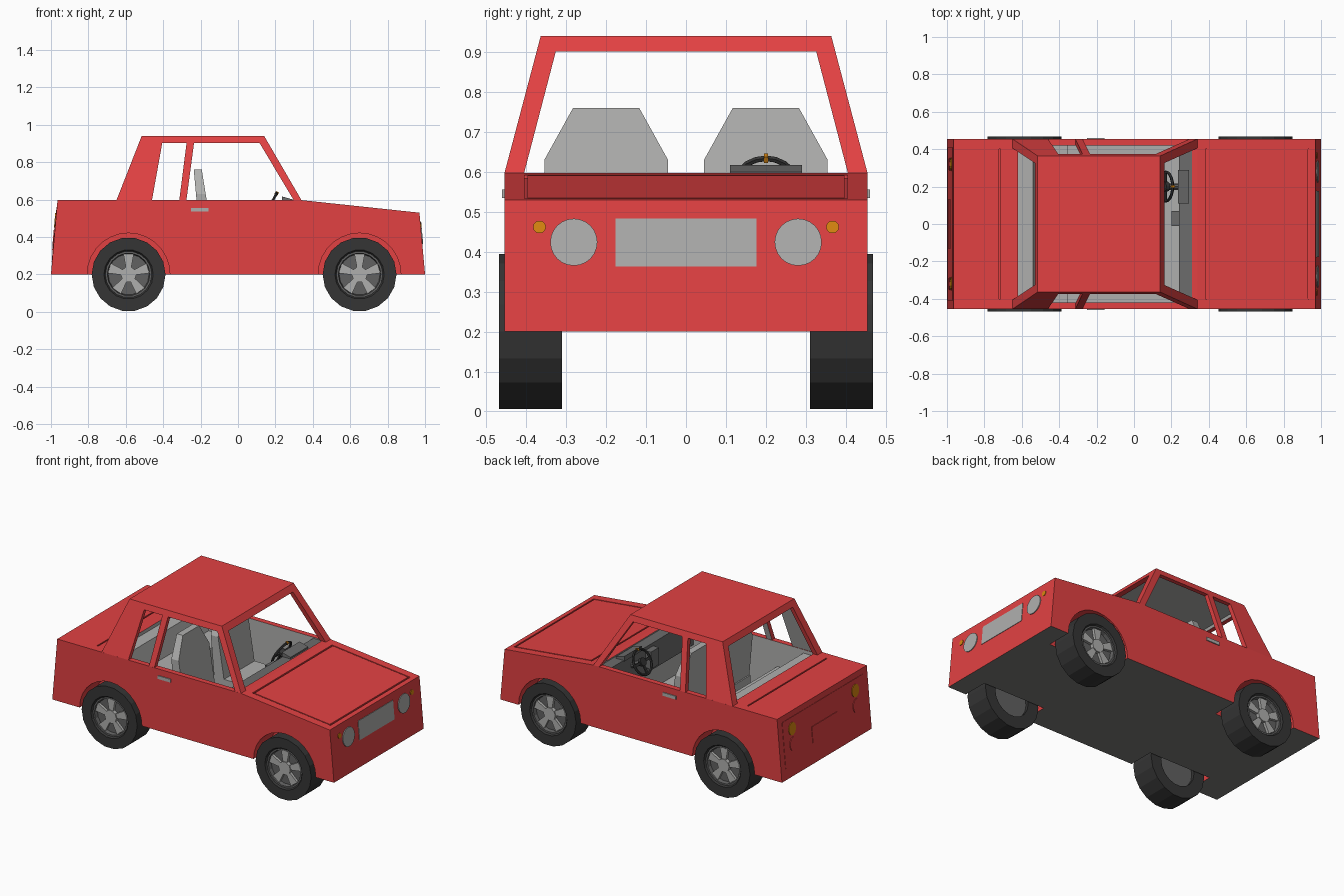
import bpy, bmesh, math
from mathutils import Matrix, Vector

if "Cube" in bpy.data.objects:
    bpy.data.objects.remove(bpy.data.objects["Cube"])


def material(name, r, g, b):
    m = bpy.data.materials.new(name)
    m.diffuse_color = (r, g, b, 1)
    m.use_nodes = True
    m.node_tree.nodes["Principled BSDF"].inputs["Base Color"].default_value = m.diffuse_color
    return m


RED = material("red paint", 0.76, 0.053, 0.055)
GREY = material("light grey", 0.43, 0.43, 0.42)
UNDER = material("underside grey", 0.20, 0.20, 0.19)
DASH = material("dash grey", 0.15, 0.15, 0.15)
TYRE = material("tyre black", 0.035, 0.035, 0.035)
RIM = material("rim dark grey", 0.12, 0.12, 0.12)
AMBER = material("amber", 0.70, 0.24, 0.005)


def loft(name, a, b, mat):
    """Solid between two rings with the same number of points."""
    bm = bmesh.new()
    va, vb = [bm.verts.new(p) for p in a], [bm.verts.new(p) for p in b]
    bm.faces.new(va)
    bm.faces.new(vb)
    n = len(a)
    for i in range(n):
        j = (i + 1) % n
        bm.faces.new((va[i], va[j], vb[j], vb[i]))
    return finish(name, bm, mat)


def finish(name, bm, mat):
    bmesh.ops.recalc_face_normals(bm, faces=bm.faces)
    me = bpy.data.meshes.new(name)
    bm.to_mesh(me)
    bm.free()
    me.materials.append(mat)
    ob = bpy.data.objects.new(name, me)
    bpy.context.collection.objects.link(ob)
    return ob


def prism_y(name, pts, y0, y1, mat):
    return loft(name, [(x, y0, z) for x, z in pts], [(x, y1, z) for x, z in pts], mat)


def prism_x(name, pts, x0, x1, mat):
    """Points are (y, z); x0 and x1 may be functions of z."""
    f0, f1 = [f if callable(f) else (lambda z, f=f: f) for f in (x0, x1)]
    return loft(name, [(f0(z), y, z) for y, z in pts], [(f1(z), y, z) for y, z in pts], mat)


def box(name, x0, x1, y0, y1, z0, z1, mat):
    return prism_y(name, [(x0, z0), (x1, z0), (x1, z1), (x0, z1)], y0, y1, mat)


def circle(cx, cz, rx, rz, n):
    return [(cx + rx * math.cos(2 * math.pi * i / n), cz + rz * math.sin(2 * math.pi * i / n)) for i in range(n)]


def rect(y0, y1, z0, z1):
    return [(y0, z0), (y1, z0), (y1, z1), (y0, z1)]


def cut(target, cutter):
    cutter.hide_render = True
    m = target.modifiers.new("cut", 'BOOLEAN')
    m.operation, m.object, m.solver = 'DIFFERENCE', cutter, 'EXACT'
    m.material_mode = 'TRANSFER'
    bpy.context.view_layer.objects.active = target
    bpy.ops.object.modifier_apply(modifier=m.name)
    bpy.data.objects.remove(cutter)


def hood(x):
    return 0.597 - 0.067 * (x - 0.34) / 0.63


# Lower body with cabin tub, wheel wells and panel grooves
WHEELS = (-0.585, 0.65)
body = prism_y("body", [(-1, 0.2), (1, 0.2), (0.97, 0.53), (0.34, 0.597), (-0.965, 0.597)], -0.455, 0.455, RED)
cut(body, prism_y("tub_cutter", [(-0.62, 0.7), (-0.62, 0.44), (-0.355, 0.44), (-0.355, 0.24),
                                 (0.31, 0.24), (0.31, 0.7)], -0.42, 0.42, GREY))
for x in WHEELS:
    for s in (-1, 1):
        cut(body, prism_y("well_cutter", circle(x, 0.2, 0.221, 0.221, 28), s * 0.29, s * 0.6, RED))
for x in (0.39, 0.935):
    cut(body, box("groove_cutter", x - 0.005, x + 0.005, -0.405, 0.405, hood(x) - 0.008, 0.65, RED))
for s in (-1, 1):
    cut(body, prism_y("groove_cutter", [(0.391, hood(0.391) - 0.006), (0.934, hood(0.934) - 0.006),
                                        (0.934, 0.65), (0.391, 0.65)], s * 0.397, s * 0.404, RED))
cut(body, box("groove_cutter", -0.723, -0.714, -0.4, 0.4, 0.588, 0.65, RED))
body.data.materials.append(UNDER)
for p in body.data.polygons:
    if p.normal.z < -0.9 and p.center.z < 0.205:
        p.material_index = len(body.data.materials) - 1


# Cabin: tapered shell with window openings
def ring(x0, x1, y, z):
    return [(x0, -y, z), (x1, -y, z), (x1, y, z), (x0, y, z)]


cabin = loft("cabin", ring(-0.65, 0.34, 0.455, 0.596), ring(-0.515, 0.14, 0.364, 0.94), RED)
cut(cabin, loft("inner_cutter", ring(-0.625, 0.313, 0.430, 0.57), ring(-0.495, 0.118, 0.343, 0.918), GREY))
cut(cabin, prism_y("rear_side_cutter", [(-0.463, 0.58), (-0.316, 0.58), (-0.275, 0.903), (-0.405, 0.903)], -1, 1, RED))
cut(cabin, prism_y("front_side_cutter", [(-0.278, 0.58), (0.308, 0.58), (0.115, 0.903), (-0.235, 0.903)], -1, 1, RED))
cut(cabin, prism_x("screen_cutter", [(-0.41, 0.58), (0.41, 0.58), (0.326, 0.902), (-0.326, 0.902)], -2, 2, RED))


# Front and rear face plates that follow the sloping ends
def plate(name, pts, end, out, mat):
    def surf(d):
        if end > 0:
            return lambda z: 1 - 0.03 * (z - 0.2) / 0.33 + d
        return lambda z: -1 + 0.035 * (z - 0.2) / 0.397 - d
    prism_x(name, pts, surf(-0.004), surf(out), mat)


plate("grille", rect(-0.177, 0.177, 0.363, 0.483), 1, 0.003, GREY)
plate("boot_panel", rect(-0.41, 0.41, 0.27, 0.56), -1, 0.002, RED)
plate("number_plate", rect(-0.13, 0.13, 0.33, 0.43), -1, 0.005, RED)
for s in (-1, 1):
    plate("headlight", circle(s * 0.281, 0.424, 0.059, 0.059, 24), 1, 0.005, GREY)
    plate("indicator", circle(s * 0.367, 0.462, 0.016, 0.016, 14), 1, 0.004, AMBER)
    plate("rear_indicator", circle(s * 0.32, 0.49, 0.036, 0.040, 14), -1, 0.006, AMBER)
    plate("tail_light", circle(s * 0.32, 0.395, 0.034, 0.045, 14), -1, 0.006, RED)
    box("door_handle", -0.25, -0.157, s * 0.45, s * 0.461, 0.535, 0.556, GREY)


# Wheels: tyre ring, recessed rim disc, hub and five flared spokes
def lathe(name, profile, n, cx, s, mat):
    bm = bmesh.new()
    rings = [[bm.verts.new((cx + x, s * y, 0.2 + z)) for x, z in circle(0, 0, r, r, n)] for r, y in profile]
    m = len(rings)
    for k in range(m):
        a, b = rings[k], rings[(k + 1) % m]
        for i in range(n):
            j = (i + 1) % n
            bm.faces.new((a[i], a[j], b[j], b[i]))
    return finish(name, bm, mat)


for cx in WHEELS:
    for s in (-1, 1):
        lathe("tyre", [(0.122, 0.31), (0.1975, 0.31), (0.1975, 0.468), (0.132, 0.468), (0.122, 0.455)], 18, cx, s, TYRE)
        lathe("rim_ring", [(0.108, 0.43), (0.124, 0.43), (0.124, 0.458), (0.114, 0.458)], 18, cx, s, RIM)
        prism_y("rim_disc", circle(cx, 0.2, 0.123, 0.123, 18), s * 0.33, s * 0.435, RIM)
        prism_y("hub", circle(cx, 0.2, 0.042, 0.042, 10), s * 0.43, s * 0.458, GREY)
        for k in range(5):
            a = math.pi / 2 + k * 2 * math.pi / 5
            pts = [(cx + r * math.cos(a + d), 0.2 + r * math.sin(a + d))
                   for r, d in ((0.035, -0.4), (0.112, -0.25), (0.112, 0.25), (0.035, 0.4))]
            prism_y("spoke", pts, s * 0.43, s * 0.452, GREY)

# Seats
for y in (-0.2, 0.2):
    outline = [(y - 0.155, 0.32), (y + 0.155, 0.32), (y + 0.155, 0.63), (y + 0.083, 0.76),
               (y - 0.083, 0.76), (y - 0.155, 0.63)]
    prism_x("seat_back", outline, lambda z: -0.222 - 0.09 * (z - 0.6), lambda z: -0.168 - 0.16 * (z - 0.6), GREY)
    box("seat_cushion", -0.21, 0.1, y - 0.155, y + 0.155, 0.28, 0.37, GREY)
prism_y("rear_seat_back", [(-0.625, 0.435), (-0.5, 0.435), (-0.54, 0.575), (-0.625, 0.575)], -0.422, 0.422, GREY)

# Dashboard and steering
box("dashboard", 0.24, 0.315, -0.422, 0.422, 0.42, 0.59, DASH)
box("console", 0.2, 0.245, -0.01, 0.07, 0.46, 0.57, DASH)
prism_y("instrument_hood", [(0.235, 0.585), (0.235, 0.617), (0.295, 0.6), (0.295, 0.585)], 0.11, 0.29, DASH)
tilt = math.radians(-62)
centre = Vector((0.17, 0.2, 0.565))
bpy.ops.mesh.primitive_torus_add(major_radius=0.078, minor_radius=0.008, major_segments=20, minor_segments=6,
                                 location=centre, rotation=(0, tilt, 0))
wheel = bpy.context.object
wheel.name = "steering_wheel"
wheel.data.materials.append(TYRE)
frame = Matrix.Translation(centre) @ Matrix.Rotation(tilt, 4, 'Y')
parts = [("steering_column", circle(0, 0, 0.018, 0.018, 10), -0.12, 0.0, DASH),
         ("steering_hub", circle(0, 0, 0.026, 0.026, 12), -0.012, 0.01, TYRE),
         ("steering_bar", rect(-0.008, 0.008, -0.074, 0.074), -0.004, 0.004, TYRE),
         ("steering_spoke", rect(-0.074, 0.0, -0.008, 0.008), -0.004, 0.004, TYRE),
         ("steering_mark", rect(0.07, 0.087, -0.005, 0.005), -0.009, 0.009, AMBER)]
for name, pts, z0, z1, mat in parts:
    loft(name, [frame @ Vector((x, y, z0)) for x, y in pts], [frame @ Vector((x, y, z1)) for x, y in pts], mat)
